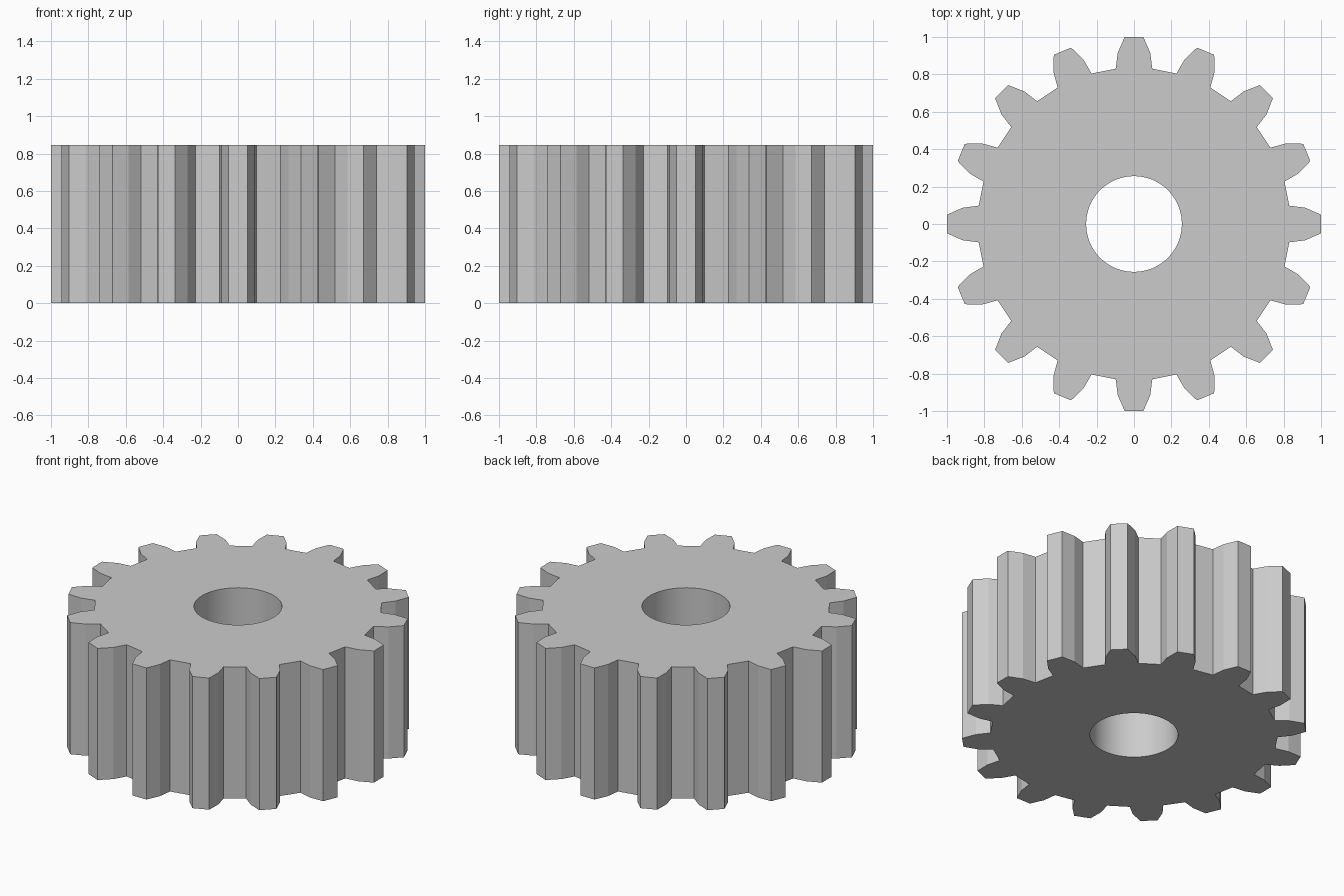
import bpy, bmesh
from math import sin, cos, pi, radians

if "Cube" in bpy.data.objects:
    bpy.data.objects.remove(bpy.data.objects["Cube"])

TEETH = 16
HEIGHT = 0.845
BORE_RADIUS = 0.256
BORE_SIDES = 64
# Tooth outline: (distance from axis, sideways offset)
TOOTH = [(0.83, -0.098), (0.915, -0.087), (1.0, -0.05),
         (1.0, 0.05), (0.915, 0.087), (0.83, 0.098)]


def add_loop(bm, points):
    verts = [bm.verts.new((x, y, 0)) for x, y in points]
    return [bm.edges.new((v, verts[(i + 1) % len(verts)])) for i, v in enumerate(verts)]


# Toothed rim and round bore outlines
rim = []
for i in range(TEETH):
    a = 2 * pi * i / TEETH
    rim += [(r * cos(a) - t * sin(a), r * sin(a) + t * cos(a)) for r, t in TOOTH]
bore = [(BORE_RADIUS * cos(2 * pi * i / BORE_SIDES), BORE_RADIUS * sin(2 * pi * i / BORE_SIDES))
        for i in range(BORE_SIDES)]

# Fill between the outlines and extrude up
bm = bmesh.new()
edges = add_loop(bm, rim) + add_loop(bm, bore)
bmesh.ops.triangle_fill(bm, edges=edges, use_beauty=True, normal=(0, 0, 1))
ext = bmesh.ops.extrude_face_region(bm, geom=bm.faces[:], use_keep_orig=True)
top = [g for g in ext["geom"] if isinstance(g, bmesh.types.BMVert)]
bmesh.ops.translate(bm, verts=top, vec=(0, 0, HEIGHT))
bmesh.ops.recalc_face_normals(bm, faces=bm.faces[:])

mesh = bpy.data.meshes.new("spur_gear")
bm.to_mesh(mesh)
bm.free()
gear = bpy.data.objects.new("spur_gear", mesh)
bpy.context.collection.objects.link(gear)

# Smooth bore, crisp teeth
bpy.context.view_layer.objects.active = gear
gear.select_set(True)
bpy.ops.object.shade_smooth_by_angle(angle=radians(10))
